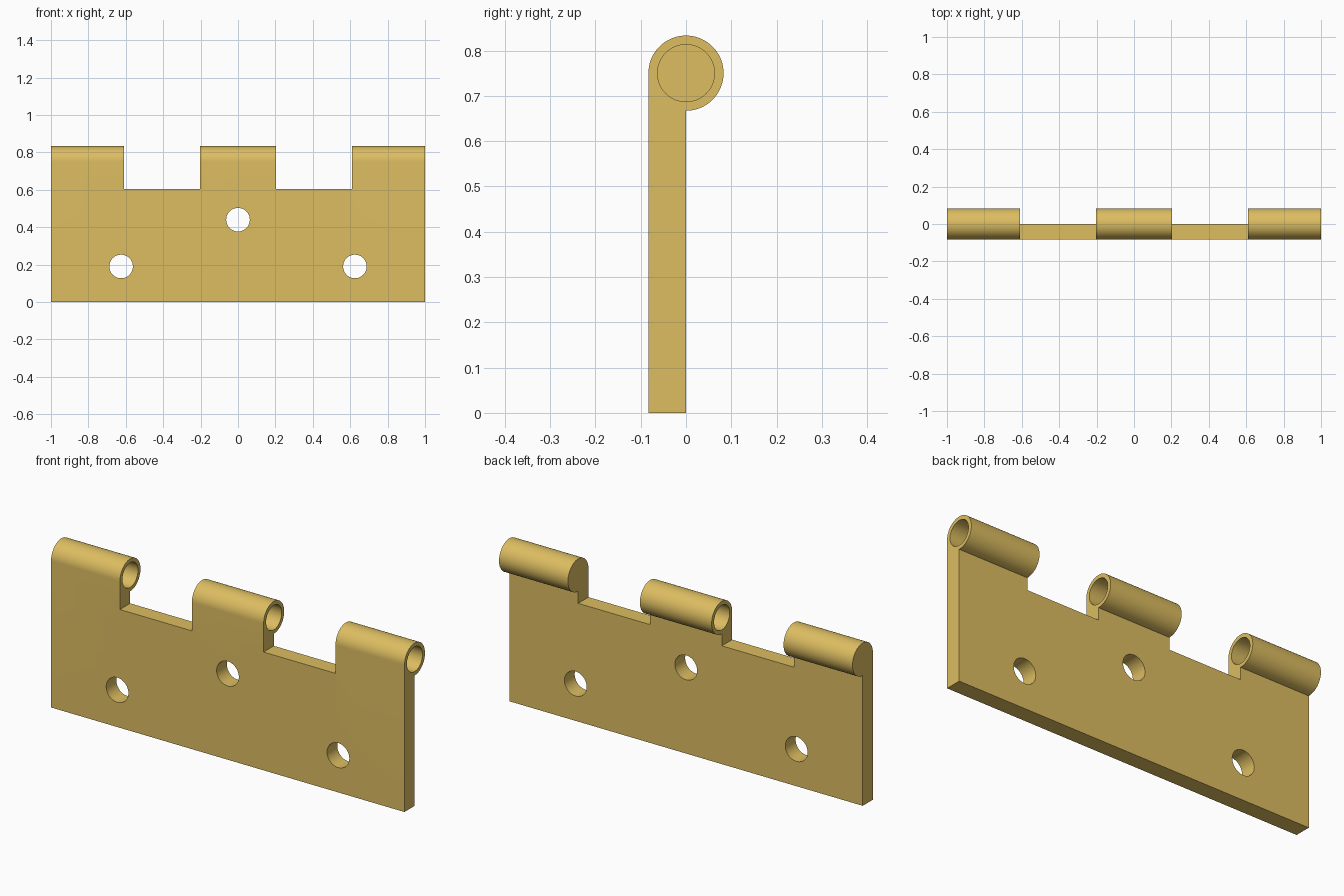
import bpy, bmesh
from math import sin, cos, pi
from mathutils import Matrix

if "Cube" in bpy.data.objects:
    bpy.data.objects.remove(bpy.data.objects["Cube"])

R, BORE, AXIS_Z = 0.083, 0.063, 0.75


def new_object(name, bm):
    bmesh.ops.recalc_face_normals(bm, faces=bm.faces)
    mesh = bpy.data.meshes.new(name)
    bm.to_mesh(mesh)
    bm.free()
    obj = bpy.data.objects.new(name, mesh)
    bpy.context.collection.objects.link(obj)
    return obj


def box(name, x0, x1, y0, y1, z0, z1):
    bm = bmesh.new()
    m = Matrix.Translation(((x0 + x1) / 2, (y0 + y1) / 2, (z0 + z1) / 2))
    bmesh.ops.create_cube(bm, size=1, matrix=m @ Matrix.Diagonal((x1 - x0, y1 - y0, z1 - z0, 1)))
    return new_object(name, bm)


def cylinder(name, centre, length, axis):
    bm = bmesh.new()
    turn = Matrix.Rotation(pi / 2, 4, 'Y' if axis == 'X' else 'X')
    bmesh.ops.create_cone(bm, cap_ends=True, segments=64, radius1=BORE, radius2=BORE,
                          depth=length, matrix=Matrix.Translation(centre) @ turn)
    return new_object(name, bm)


# Hinge leaf: plate and rolled top as one side profile, extruded along x
bm = bmesh.new()
profile = [(-R, 0), (0, 0)]
steps = 54
for i in range(steps + 1):
    a = -pi / 2 + 1.5 * pi * i / steps
    profile.append((R * cos(a), AXIS_Z + R * sin(a)))
face = bm.faces.new([bm.verts.new((-1, y, z)) for y, z in profile])
ext = bmesh.ops.extrude_face_region(bm, geom=[face])
moved = [g for g in ext["geom"] if isinstance(g, bmesh.types.BMVert)]
bmesh.ops.translate(bm, verts=moved, vec=(2, 0, 0))
leaf = new_object("hinge_leaf", bm)

# Notches between the three knuckles
cutters = [box("notch_cutter", x0, x1, -0.2, 0.2, 0.605, 1.0)
           for x0, x1 in ((-0.61, -0.203), (0.203, 0.61))]

# Pin bores: closed at the -x end of each outer knuckle, open through the middle
for x0, x1 in ((-0.98, 0.4), (0.63, 1.1)):
    cutters.append(cylinder("bore_cutter", ((x0 + x1) / 2, 0, AXIS_Z), x1 - x0, 'X'))

# Screw holes
for x, z in ((0, 0.44), (-0.625, 0.19), (0.625, 0.19)):
    cutters.append(cylinder("screw_hole_cutter", (x, -0.04, z), 0.4, 'Y'))

bpy.context.view_layer.objects.active = leaf
leaf.select_set(True)
for cutter in cutters:
    mod = leaf.modifiers.new("cut", 'BOOLEAN')
    mod.operation = 'DIFFERENCE'
    mod.solver = 'EXACT'
    mod.object = cutter
    bpy.ops.object.modifier_apply(modifier=mod.name)
    bpy.data.objects.remove(cutter)

bpy.ops.object.shade_smooth_by_angle(angle=pi / 6)

# Brass finish
brass = bpy.data.materials.new("brass")
brass.diffuse_color = (0.72, 0.51, 0.12, 1)
brass.use_nodes = True
brass.node_tree.nodes["Principled BSDF"].inputs["Base Color"].default_value = brass.diffuse_color
leaf.data.materials.clear()
leaf.data.materials.append(brass)
